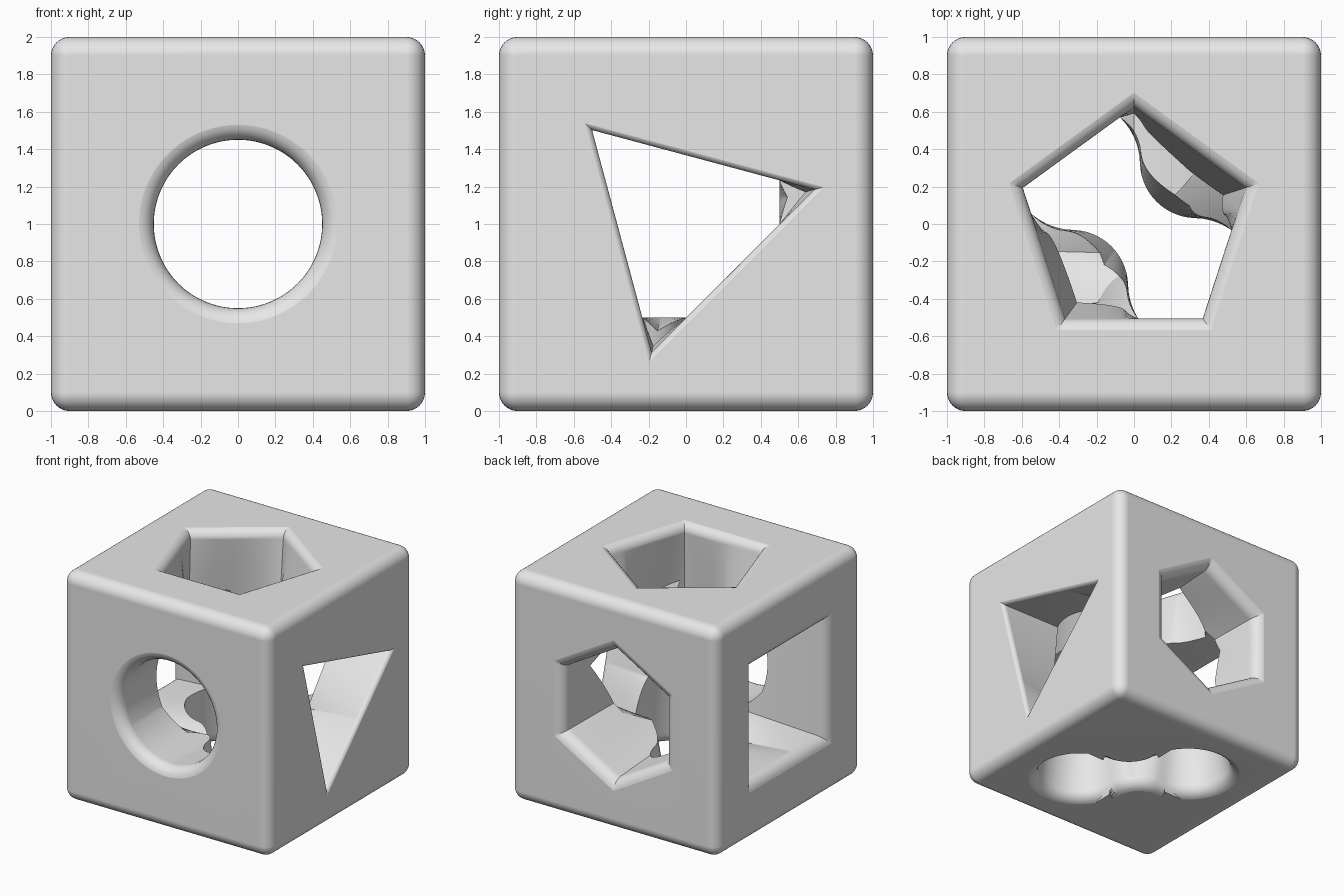
import bpy, bmesh
from math import sin, cos, pi, radians, degrees, atan2, sqrt

cube = bpy.data.objects.get("Cube")
if cube:
    bpy.data.objects.remove(cube, do_unlink=True)

STEPS = 240      # samples around each hole outline
LIP_STEPS = 7    # segments of each rounded rim


# Outlines: radius of the shape at an angle, grown outward by an offset
def polygon(sides, radius, turn):
    def outline(angle, offset):
        half = pi / sides
        local = (angle - radians(turn)) % (2 * half) - half
        return (radius * cos(half) + offset) / cos(local)
    return outline


def circle(radius):
    return lambda angle, offset: radius + offset


def peanut(centre, lobe, waist, turn):
    # Two round lobes joined by a concave arc tangent to both
    arc = (centre**2 + waist**2 - lobe**2) / (2 * (lobe - waist))
    height = waist + arc
    share = arc / (lobe + arc)
    joint = atan2(height * (1 - share), centre * share)

    def outline(angle, offset):
        a = angle - radians(turn)
        c, s = abs(cos(a)), abs(sin(a))
        if atan2(s, c) < joint:
            return centre * c + sqrt(max(0, (lobe + offset)**2 - (centre * s)**2))
        return height * s - sqrt(max(0, (arc - offset)**2 - (height * c)**2))
    return outline


# Maps outline coordinates plus depth onto each axis of the block
AXES = {
    "x": lambda u, v, w: (w, u, v + 1),
    "y": lambda u, v, w: (u, w, v + 1),
    "z": lambda u, v, w: (u, v, w + 1),
}


def tunnel(name, axis, low, low_lip, high, high_lip):
    """Hole that morphs from one outline to another, with rounded rims."""
    arcs = [i * pi / 2 / LIP_STEPS for i in range(LIP_STEPS + 1)]
    rings = []
    for side, shape, lip in ((-1, low, low_lip), (1, high, high_lip)):
        end = [(side * (1.002 - lip * (1 - sin(a))), shape, lip * (1 - cos(a)))
               for a in arcs]
        rings += end[::-1] if side < 0 else end
    # Intermediate rings keep the morphing walls evenly divided
    first, last = rings[LIP_STEPS], rings[LIP_STEPS + 1]
    middle = 8
    sections = [(w, f, o, None, 0) for w, f, o in rings[:LIP_STEPS + 1]]
    for i in range(1, middle):
        t = i / middle
        sections.append((first[0] + (last[0] - first[0]) * t, low, 0, high, t))
    sections += [(w, f, o, None, 0) for w, f, o in rings[LIP_STEPS + 1:]]

    bm = bmesh.new()
    loops = []
    for w, f, o, g, t in sections:
        loop = []
        for i in range(STEPS):
            a = 2 * pi * i / STEPS
            r = f(a, o)
            if g:
                r += (g(a, o) - r) * t
            loop.append(bm.verts.new(AXES[axis](r * cos(a), r * sin(a), w)))
        loops.append(loop)
    for lower, upper in zip(loops, loops[1:]):
        for i in range(STEPS):
            j = (i + 1) % STEPS
            bm.faces.new((lower[i], lower[j], upper[j], upper[i]))
    bm.faces.new(loops[0])
    bm.faces.new(loops[-1])
    bmesh.ops.recalc_face_normals(bm, faces=bm.faces)
    mesh = bpy.data.meshes.new(name)
    bm.to_mesh(mesh)
    bm.free()
    cutter = bpy.data.objects.new(name, mesh)
    bpy.context.collection.objects.link(cutter)
    cutter.hide_render = True
    return cutter


# Rounded block
bpy.ops.mesh.primitive_cube_add(size=2, location=(0, 0, 1))
block = bpy.context.object
block.name = "sorter_block"
bpy.ops.object.transform_apply(location=True)
bevel = block.modifiers.new("rounded_edges", "BEVEL")
bevel.width = 0.1
bevel.segments = 8
bpy.ops.object.modifier_apply(modifier=bevel.name)

# Three crossing tunnels, each ending in a different pair of shapes
cutters = [
    tunnel("circle_to_hexagon", "y", circle(0.45), 0.1, polygon(6, 0.565, 30), 0.1),
    tunnel("square_to_triangle", "x", polygon(4, 0.707, 45), 0.1,
           polygon(3, 0.71, 15), 0.04),
    tunnel("peanut_to_pentagon", "z", peanut(0.45, 0.35, 0.17, 135), 0.1,
           polygon(5, 0.625, 90), 0.08),
]
for cutter in cutters:
    cut = block.modifiers.new(cutter.name, "BOOLEAN")
    cut.operation = "DIFFERENCE"
    cut.solver = "EXACT"
    cut.object = cutter
    bpy.ops.object.modifier_apply(modifier=cut.name)
    bpy.data.objects.remove(cutter, do_unlink=True)

# Plain grey finish, smooth with crisp corners and flat sides
grey = bpy.data.materials.new("light_grey")
grey.use_nodes = True
grey.diffuse_color = (0.8, 0.8, 0.8, 1)
grey.node_tree.nodes["Principled BSDF"].inputs["Base Color"].default_value = (0.8, 0.8, 0.8, 1)
block.data.materials.clear()
block.data.materials.append(grey)
bpy.ops.object.shade_smooth_by_angle(angle=radians(30))
normals = block.modifiers.new("flat_sides", "WEIGHTED_NORMAL")
normals.keep_sharp = True
